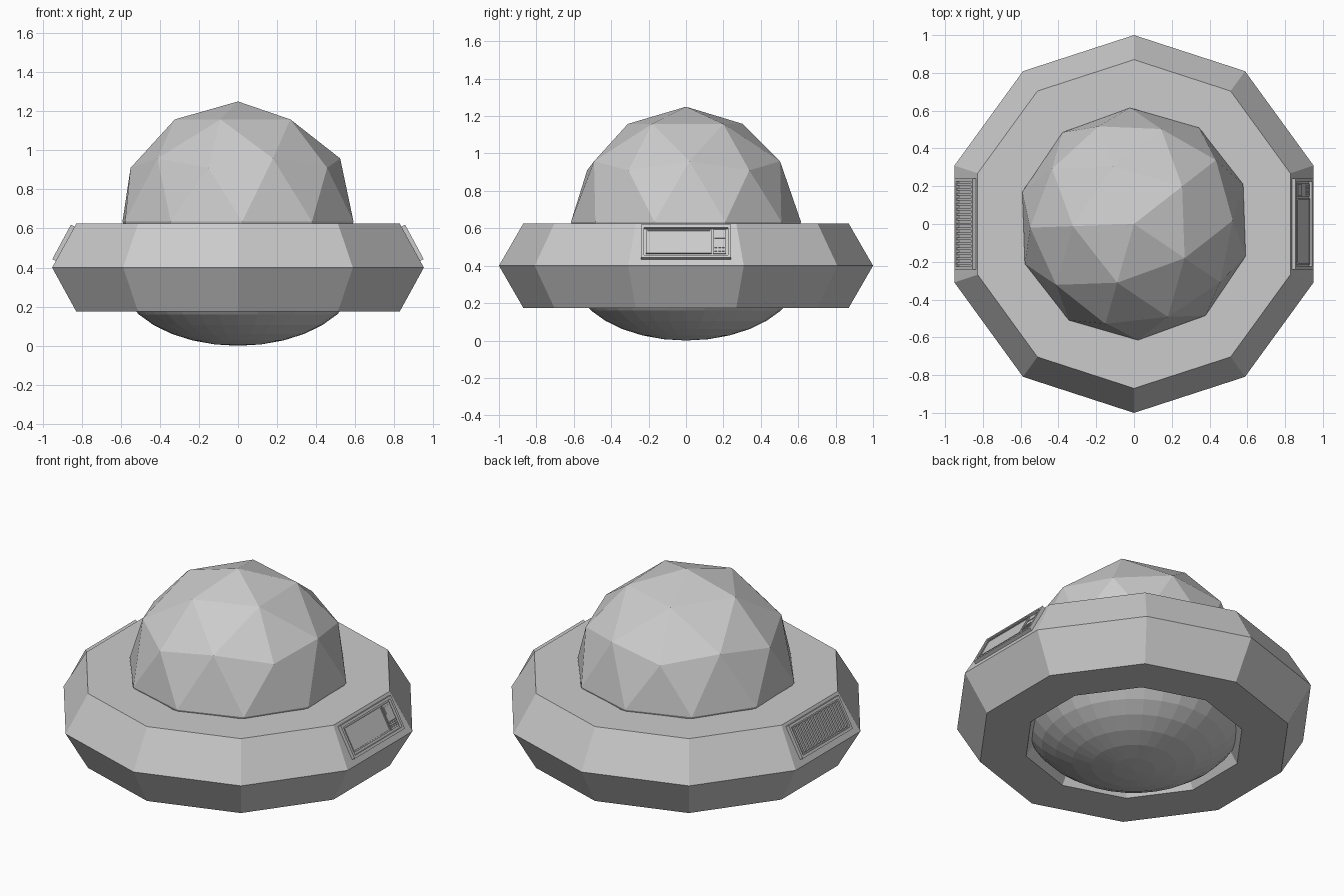
import bpy, bmesh
from math import radians, pi
from mathutils import Matrix, Vector

cube = bpy.data.objects.get("Cube")
if cube:
    bpy.data.objects.remove(cube, do_unlink=True)

grey = bpy.data.materials.new("hull_grey")
grey.use_nodes = True
grey.diffuse_color = (0.6, 0.6, 0.6, 1)
grey.node_tree.nodes["Principled BSDF"].inputs["Base Color"].default_value = (0.6, 0.6, 0.6, 1)


def make_object(name, bm, matrix=Matrix()):
    bm.transform(matrix)
    mesh = bpy.data.meshes.new(name)
    bm.to_mesh(mesh)
    bm.free()
    mesh.materials.append(grey)
    obj = bpy.data.objects.new(name, mesh)
    bpy.context.scene.collection.objects.link(obj)
    return obj


def boxes(name, spans, matrix):
    """Join boxes given as (u0, u1, v0, v1, w0, w1) on a sloping plane."""
    bm = bmesh.new()
    for u0, u1, v0, v1, w0, w1 in spans:
        size = Matrix.Diagonal((u1 - u0, v1 - v0, w1 - w0, 1))
        centre = Matrix.Translation(((u0 + u1) / 2, (v0 + v1) / 2, (w0 + w1) / 2))
        bmesh.ops.create_cube(bm, size=1, matrix=centre @ size)
    return make_object(name, bm, matrix)


def frame(u0, u1, v0, v1, rim, w0, w1):
    """Four bars around a rectangle."""
    return [(u0, u1, v0, v0 + rim, w0, w1), (u0, u1, v1 - rim, v1, w0, w1),
            (u0, u0 + rim, v0 + rim, v1 - rim, w0, w1),
            (u1 - rim, u1, v0 + rim, v1 - rim, w0, w1)]


# Ten-sided ring with a hexagonal section
bpy.ops.mesh.primitive_torus_add(major_segments=10, minor_segments=6, major_radius=0.74,
                                 minor_radius=0.26, location=(0, 0, 0.4),
                                 rotation=(0, 0, radians(18)))
ring = bpy.context.object
ring.name = "hull_ring"
ring.data.materials.append(grey)

# Faceted dome: upper half of an icosphere with a short skirt into the ring
bm = bmesh.new()
bmesh.ops.create_icosphere(bm, subdivisions=2, radius=0.615)
bmesh.ops.delete(bm, geom=[v for v in bm.verts if v.co.z < -0.01], context='VERTS')
rim = [e for e in bm.edges if e.is_boundary]
skirt = bmesh.ops.extrude_edge_only(bm, edges=rim)["geom"]
for v in skirt:
    if isinstance(v, bmesh.types.BMVert):
        v.co = Vector((v.co.x * 0.97, v.co.y * 0.97, -0.05))
bmesh.ops.recalc_face_normals(bm, faces=bm.faces)
make_object("dome", bm, Matrix.Translation((0, 0, 0.635)) @ Matrix.Rotation(radians(38), 4, 'Z'))

# Shallow bowl: lower half of a flattened sphere
bm = bmesh.new()
bmesh.ops.create_uvsphere(bm, u_segments=32, v_segments=16, radius=1)
bmesh.ops.delete(bm, geom=[v for v in bm.verts if v.co.z > 0.01], context='VERTS')
make_object("belly_bowl", bm, Matrix.Translation((0, 0, 0.36)) @ Matrix.Diagonal((0.61, 0.61, 0.36, 1)))

# Plane of the upper slope on the left side; the right side is turned half round
left_slope = Matrix(((0, -0.475, 0.88, 0.885), (1, 0, 0, 0), (0, 0.88, 0.475, 0.522), (0, 0, 0, 1)))
right_slope = Matrix.Rotation(pi, 4, 'Z') @ left_slope

# Control panel: frame, screen and keypad
boxes("control_panel_frame", frame(-0.24, 0.24, -0.1, 0.1, 0.016, -0.01, 0.02)
      + [(-0.23, 0.23, -0.09, 0.09, -0.01, 0.003)], left_slope)
boxes("screen", [(-0.215, 0.135, -0.07, 0.074, 0, 0.012)]
      + frame(-0.215, 0.135, -0.07, 0.074, 0.008, 0.012, 0.016), left_slope)
keypad = [(0.145, 0.215, -0.07, 0.074, 0, 0.012), (0.152, 0.208, 0.02, 0.062, 0.012, 0.016)]
for col in range(3):
    for row in range(2):
        u, v = 0.153 + col * 0.02, -0.06 + row * 0.022
        keypad.append((u, u + 0.014, v, v + 0.014, 0.012, 0.018))
boxes("keypad", keypad, left_slope)

# Vent panel: frame and a row of slats
boxes("vent_frame", frame(-0.24, 0.24, -0.1, 0.1, 0.016, -0.01, 0.02)
      + [(-0.23, 0.23, -0.09, 0.09, -0.01, 0.003)], right_slope)
slats = [(-0.216 + i * 0.0262, -0.203 + i * 0.0262, -0.076, 0.076, 0, 0.017) for i in range(17)]
boxes("vent_slats", slats, right_slope)
